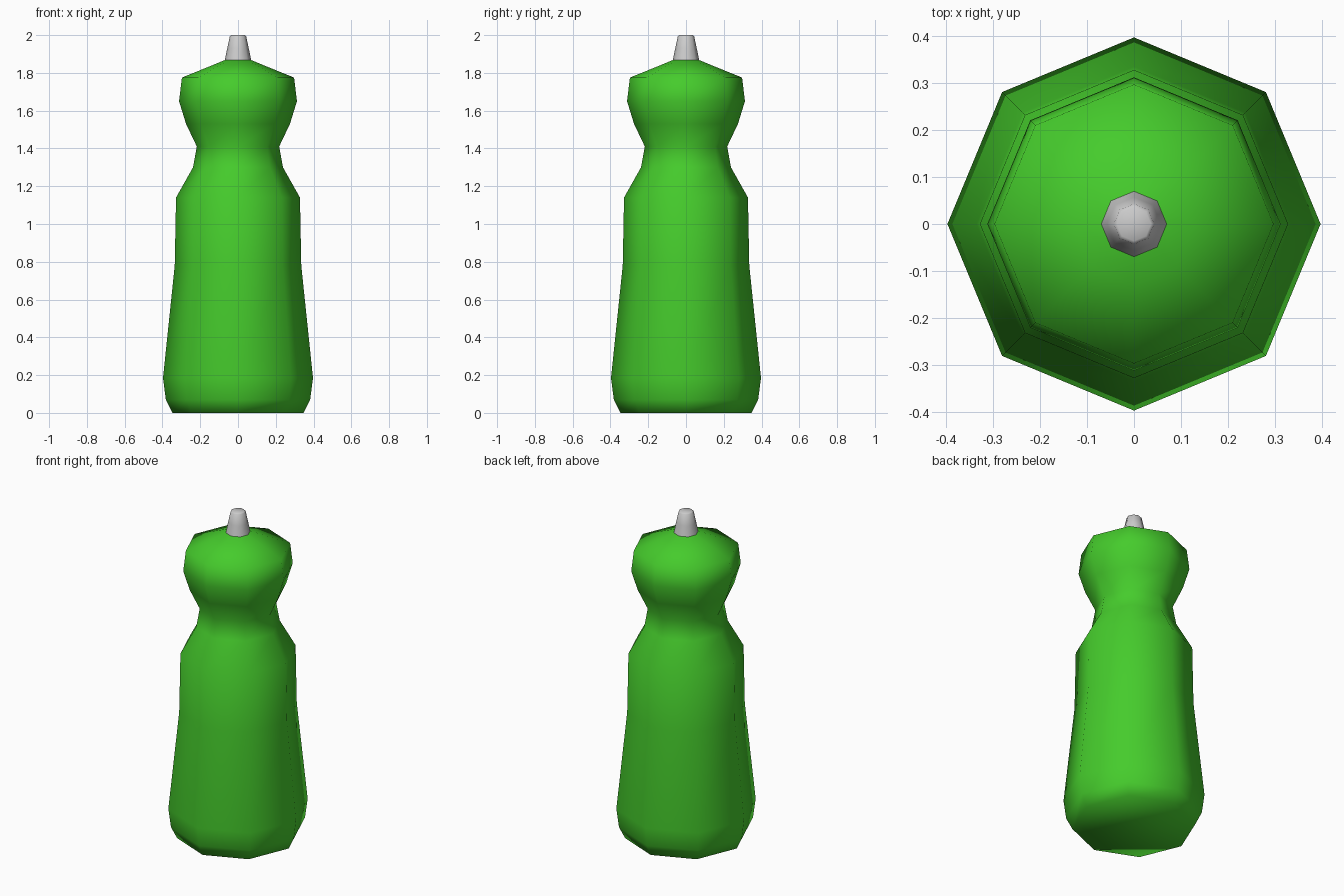
import bpy, bmesh, math

if "Cube" in bpy.data.objects:
    bpy.data.objects.remove(bpy.data.objects["Cube"])

SIDES = 8


def material(name, color):
    m = bpy.data.materials.new(name)
    m.diffuse_color = color
    m.use_nodes = True
    m.node_tree.nodes["Principled BSDF"].inputs["Base Color"].default_value = m.diffuse_color
    return m


def lathe(name, profile, angle, mat=None):
    """Revolve (radius, height) points into a closed eight-sided solid."""
    bm = bmesh.new()
    rings = []
    for r, z in profile:
        rings.append([bm.verts.new((r * math.cos(2 * math.pi * i / SIDES),
                                    r * math.sin(2 * math.pi * i / SIDES), z))
                      for i in range(SIDES)])
    for a, b in zip(rings, rings[1:]):
        for i in range(SIDES):
            j = (i + 1) % SIDES
            bm.faces.new((a[i], a[j], b[j], b[i]))
    bm.faces.new(rings[0][::-1])
    bm.faces.new(rings[-1])
    mesh = bpy.data.meshes.new(name)
    bm.to_mesh(mesh)
    bm.free()
    obj = bpy.data.objects.new(name, mesh)
    bpy.context.collection.objects.link(obj)
    if mat:
        mesh.materials.append(mat)
    bpy.ops.object.select_all(action='DESELECT')
    obj.select_set(True)
    bpy.context.view_layer.objects.active = obj
    bpy.ops.object.shade_smooth_by_angle(angle=math.radians(angle))
    return obj


green = material("green_plastic", (0.06, 0.6, 0.025, 1))

# Squeeze bottle body with waist and sloping top
lathe("bottle_body", [
    (0.347, 0), (0.382, 0.07), (0.397, 0.185), (0.335, 0.78),
    (0.328, 1.14), (0.238, 1.30), (0.218, 1.41), (0.275, 1.53),
    (0.312, 1.65), (0.297, 1.775), (0.13, 1.843), (0.065, 1.87),
], 75, green)

# Tapered grey nozzle
lathe("nozzle", [(0.07, 1.866), (0.057, 1.93), (0.043, 1.995), (0.036, 2.0)], 60)
